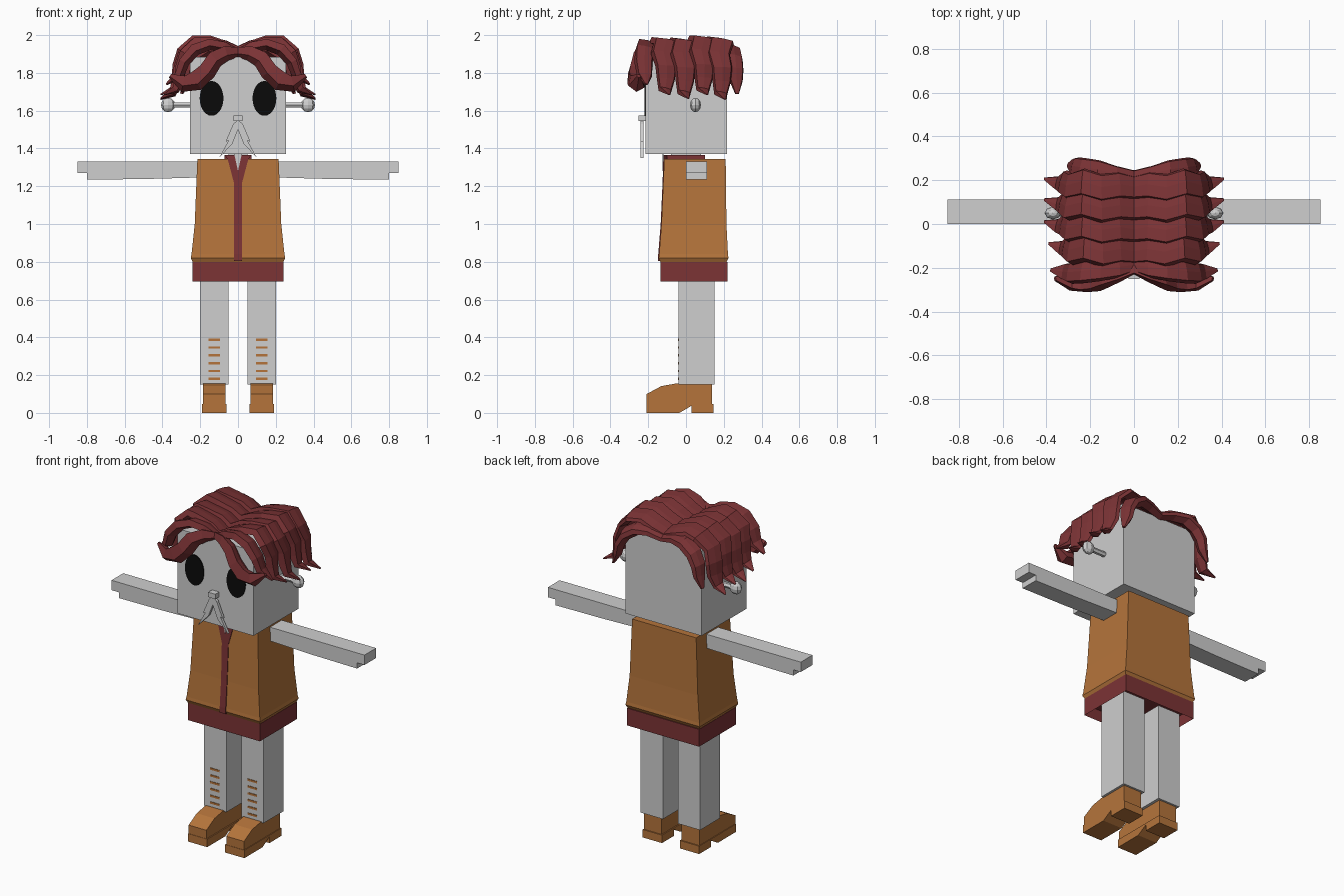
import bpy
import bmesh
import math
import random
from mathutils import Vector

random.seed(4)
old = bpy.data.objects.get("Cube")
if old:
    bpy.data.objects.remove(old, do_unlink=True)


def material(name, r, g, b):
    m = bpy.data.materials.new(name)
    m.use_nodes = True
    m.diffuse_color = (r, g, b, 1)
    node = m.node_tree.nodes["Principled BSDF"]
    node.inputs["Base Color"].default_value = (r, g, b, 1)
    node.inputs["Roughness"].default_value = 0.8
    return m


GREY = material("pale grey", 0.62, 0.62, 0.62)
ORANGE = material("orange brown", 0.46, 0.175, 0.044)
RED = material("dark red", 0.2, 0.033, 0.036)
BLACK = material("black", 0.003, 0.003, 0.003)


def finish(name, bm, mat, mirror=False):
    bmesh.ops.recalc_face_normals(bm, faces=bm.faces)
    mesh = bpy.data.meshes.new(name)
    bm.to_mesh(mesh)
    bm.free()
    mesh.materials.append(mat)
    ob = bpy.data.objects.new(name, mesh)
    bpy.context.collection.objects.link(ob)
    if mirror:
        mod = ob.modifiers.new("Mirror", "MIRROR")
        mod.use_axis[0] = True
        mod.use_mirror_merge = False
    return ob


def skin(bm, loops):
    """Join closed loops of points into a capped tube."""
    rows = [[bm.verts.new(p) for p in loop] for loop in loops]
    n = len(rows[0])
    for a, b in zip(rows, rows[1:]):
        for i in range(n):
            j = (i + 1) % n
            bm.faces.new((a[i], a[j], b[j], b[i]))
    first = bm.faces.new(rows[0])
    bm.faces.new(rows[-1])
    return first


def prism(name, outline, axis, lo, hi, mat, mirror=False):
    """Extrude an outline along x or y; the outline's second value is z."""
    bm = bmesh.new()
    skin(bm, [[(a, d, z) if axis == "y" else (d, a, z) for a, z in outline]
              for d in (lo, hi)])
    return finish(name, bm, mat, mirror)


def rect(a0, a1, z0, z1):
    return [(a0, z0), (a1, z0), (a1, z1), (a0, z1)]


def tower(name, rings, mat, hollow=False):
    """Stack of rectangles: (z, half width, front y, back y)."""
    bm = bmesh.new()
    base = skin(bm, [[(-w, f, z), (w, f, z), (w, b, z), (-w, b, z)]
                     for z, w, f, b in rings])
    if hollow:
        bmesh.ops.inset_region(bm, faces=[base], thickness=0.02)
        inner = bmesh.ops.extrude_face_region(bm, geom=[base])["geom"]
        bmesh.ops.translate(bm, vec=(0, 0, 0.07),
                            verts=[v for v in inner if isinstance(v, bmesh.types.BMVert)])
        if base.is_valid:
            bm.faces.remove(base)
    return finish(name, bm, mat)


# Head, eyes and nose
prism("head", rect(-0.255, 0.255, 1.37, 1.885), "y", -0.215, 0.216, GREY)
ring = [i * math.tau / 28 for i in range(28)]
prism("eye", [(0.14 + 0.063 * math.cos(t), 1.665 + 0.092 * math.sin(t)) for t in ring],
      "y", -0.22, -0.212, BLACK, True)
prism("nose", rect(-0.024, 0.024, 1.545, 1.575), "y", -0.252, -0.21, GREY)
prism("moustache", [(0, 1.55), (0.025, 1.53), (0.066, 1.435), (0.05, 1.442), (0.1, 1.35),
                    (0.03, 1.425), (0, 1.5)], "y", -0.242, -0.225, GREY, True)

# Ear rods with faceted knobs
prism("ear_rod", [(0.05 + 0.016 * math.cos(t), 1.63 + 0.016 * math.sin(t))
                  for t in [i * math.tau / 6 for i in range(6)]], "x", 0.25, 0.36, GREY, True)
bm = bmesh.new()
bmesh.ops.create_uvsphere(bm, u_segments=8, v_segments=6, radius=1)
for v in bm.verts:
    v.co = Vector((0.37 + 0.038 * v.co.x, 0.05 + 0.029 * v.co.y, 1.63 + 0.038 * v.co.z))
finish("ear_knob", bm, GREY, True)

# Jacket, shirt and collar
tower("jacket", [(0.8, 0.24, -0.135, 0.215), (0.82, 0.25, -0.145, 0.225),
                 (0.84, 0.246, -0.142, 0.222), (1.0, 0.229, -0.13, 0.214),
                 (1.345, 0.215, -0.115, 0.21)], ORANGE)
tower("shirt_hem", [(0.695, 0.242, -0.135, 0.22), (0.8, 0.242, -0.135, 0.22)], RED, True)
tower("shirt_front", [(0.805, 0.02, -0.147, -0.1), (0.84, 0.02, -0.147, -0.1),
                      (1.0, 0.02, -0.134, -0.1), (1.22, 0.022, -0.124, -0.1),
                      (1.345, 0.055, -0.12, -0.1), (1.366, 0.072, -0.118, -0.09)], RED)
tower("collar", [(1.3, 0.072, -0.1, 0.1), (1.366, 0.072, -0.1, 0.1)], RED)
prism("throat", [(0, 1.28), (0.02, 1.37), (-0.02, 1.37)], "y", -0.125, -0.118, GREY)
tower("neck", [(1.33, 0.05, -0.08, 0.08), (1.38, 0.05, -0.08, 0.08)], GREY)

# Arms with a stepped hand, legs, leg stripes and shoes
prism("arm", [(0.18, 1.33), (0.85, 1.33), (0.85, 1.27), (0.8, 1.27), (0.8, 1.235),
              (0.5, 1.238), (0.18, 1.247)], "y", 0, 0.112, GREY, True)
prism("leg", rect(0.05, 0.2, 0.15, 0.74), "y", -0.04, 0.15, GREY, True)
for k in range(6):
    z = 0.175 + 0.0412 * k
    prism("leg_stripe", rect(0.095, 0.157, z, z + 0.012), "y", -0.043, -0.037, ORANGE, True)
prism("shoe_upper", [(-0.208, 0.04), (-0.208, 0.1), (-0.13, 0.142), (-0.05, 0.156),
                     (0.138, 0.152), (0.138, 0.04)], "x", 0.067, 0.186, ORANGE, True)
prism("shoe_sole", [(-0.21, 0), (-0.21, 0.048), (0.145, 0.048), (0.145, 0), (0.03, 0),
                    (0.03, 0.038), (-0.035, 0)], "x", 0.06, 0.19, ORANGE, True)


def lock(name, path, widths, thick, under):
    """Hair lock: a ridged section swept along a path, mirrored to both sides."""
    pts = [Vector(p) for p in path]
    loops = []
    for i, (p, w) in enumerate(zip(pts, widths)):
        tangent = pts[min(i + 1, len(pts) - 1)] - pts[max(i - 1, 0)]
        if i == 0:
            tangent = Vector((1, 0, 0))
        tangent.y = 0
        up = Vector((-tangent.z, 0, tangent.x)).normalized()
        body = min(1, w / 0.045)
        t = thick * body * random.uniform(0.8, 1.1)
        u = under * body
        section = [(-w, -0.3 * u), (-0.75 * w, t), (0.1 * w, 0.75 * t),
                   (0.9 * w, 0.25 * t), (w, -0.5 * u), (0, -u)]
        loops.append([p + Vector((0, s, 0)) + up * h for s, h in section])
    bm = bmesh.new()
    skin(bm, loops)
    finish(name, bm, RED, True)


# Side locks: shingled arches running from the parting over the ears
arch = [(0, 1.905), (0.07, 1.94), (0.15, 1.968), (0.23, 1.968), (0.295, 1.91), (0.315, 1.84),
        (0.32, 1.77), (0.345, 1.71), (0.41, 1.685)]
taper = [0.055, 0.062, 0.065, 0.065, 0.062, 0.056, 0.048, 0.034, 0.006]
for y0, drop, reach in ((-0.13, 0.0, -0.02), (-0.03, 0.02, 0.0), (0.07, 0.0, 0.0),
                        (0.165, 0.025, 0.0)):
    path = []
    for i, (x, z) in enumerate(arch):
        f = i / (len(arch) - 1)
        wave = 0.012 * math.sin(2.6 * i)
        path.append((x + reach * f, y0 + wave + 0.03 * f,
                     z - drop * f + 0.008 * math.sin(9 * y0) * (1 - f)))
    lock("side_hair_lock", path, taper, 0.03, 0.025)

# Back lock, draped over the rear corners
lock("back_hair_lock", [(0, 0.215, 1.9), (0.08, 0.225, 1.925), (0.16, 0.245, 1.925),
                        (0.23, 0.255, 1.88), (0.265, 0.262, 1.82), (0.275, 0.265, 1.76),
                        (0.3, 0.27, 1.69)],
     [0.03, 0.04, 0.045, 0.045, 0.042, 0.035, 0.01], 0.03, 0.04)

# Fringe: a swept lock over the brow and a heavier one below it
lock("upper_fringe", [(0, -0.19, 1.905), (0.07, -0.2, 1.94), (0.15, -0.21, 1.955),
                      (0.23, -0.22, 1.925), (0.29, -0.225, 1.86), (0.315, -0.22, 1.79),
                      (0.38, -0.21, 1.74)],
     [0.03, 0.045, 0.05, 0.05, 0.048, 0.04, 0.008], 0.028, 0.035)
lock("lower_fringe", [(0, -0.205, 1.91), (0.06, -0.225, 1.905), (0.12, -0.245, 1.875),
                      (0.165, -0.26, 1.81), (0.22, -0.265, 1.755), (0.29, -0.262, 1.745),
                      (0.36, -0.25, 1.785)],
     [0.025, 0.036, 0.042, 0.046, 0.046, 0.042, 0.01], 0.05, 0.05)
